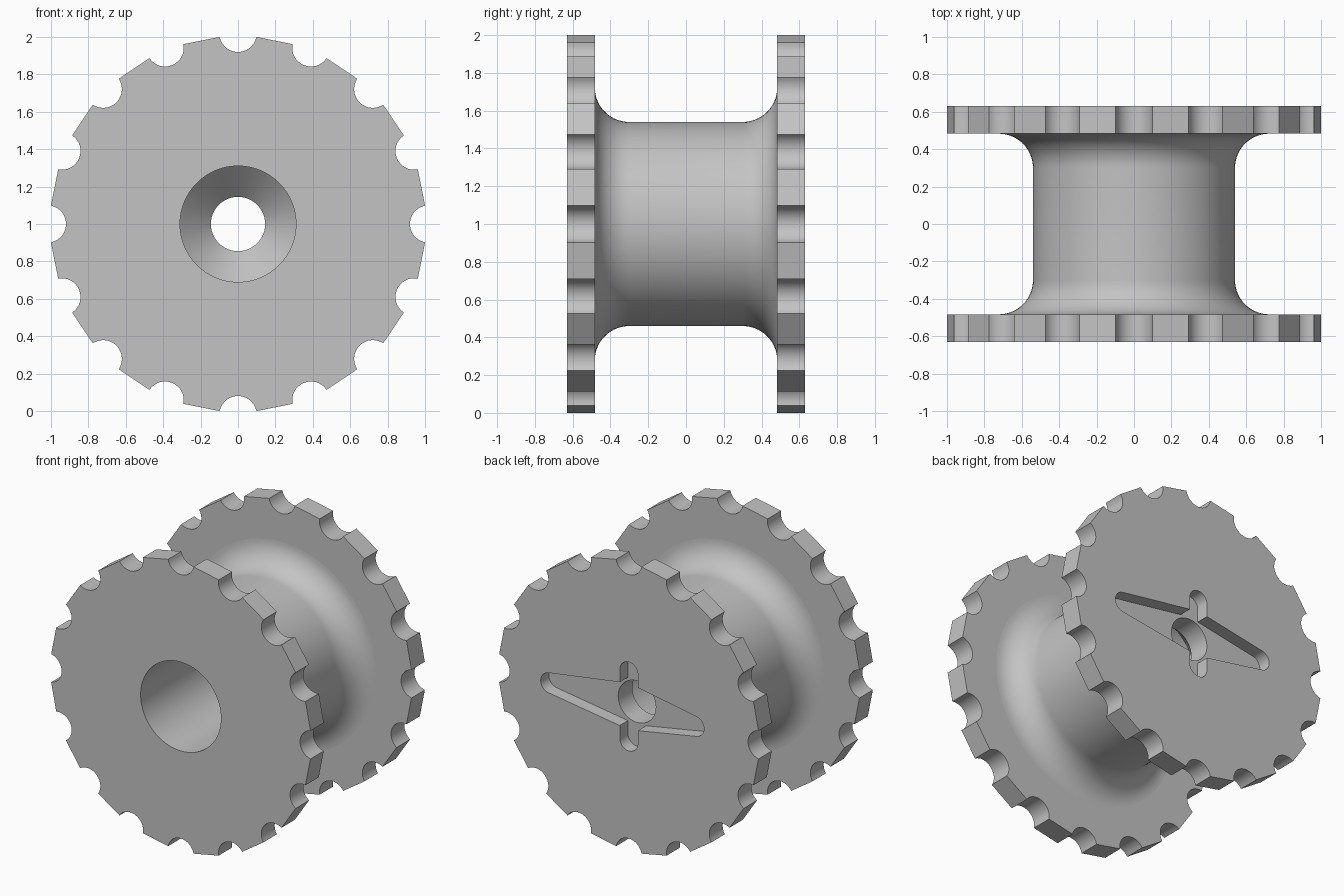
import bpy, bmesh
from math import sin, cos, pi, radians

cube = bpy.data.objects.get("Cube")
if cube:
    bpy.data.objects.remove(cube, do_unlink=True)

CZ = 1.0          # height of the axle
OUT, INN = 0.63, 0.483   # outer and inner flange planes
TEETH = 16

grey = bpy.data.materials.new("plain_grey")
grey.use_nodes = True
grey.diffuse_color = (0.55, 0.55, 0.55, 1)
grey.node_tree.nodes["Principled BSDF"].inputs["Base Color"].default_value = (0.55, 0.55, 0.55, 1)


def finish(bm, name):
    bmesh.ops.recalc_face_normals(bm, faces=bm.faces)
    me = bpy.data.meshes.new(name)
    bm.to_mesh(me)
    bm.free()
    me.materials.append(grey)
    ob = bpy.data.objects.new(name, me)
    bpy.context.collection.objects.link(ob)
    return ob


def prism(name, outline, y0, y1):
    """Extrude an x-z outline along y."""
    bm = bmesh.new()
    face = bm.faces.new([bm.verts.new((x, y0, CZ + z)) for x, z in outline])
    ext = bmesh.ops.extrude_face_region(bm, geom=[face])
    moved = [v for v in ext["geom"] if isinstance(v, bmesh.types.BMVert)]
    bmesh.ops.translate(bm, verts=moved, vec=(0, y1 - y0, 0))
    return finish(bm, name)


def lathe(name, profile, n=96):
    """Spin (radius, y) points about the y axle and cap both ends."""
    bm = bmesh.new()
    rings = [[bm.verts.new((r * cos(2 * pi * i / n), y, CZ + r * sin(2 * pi * i / n)))
              for i in range(n)] for r, y in profile]
    for a, b in zip(rings, rings[1:]):
        for i in range(n):
            j = (i + 1) % n
            bm.faces.new((a[i], a[j], b[j], b[i]))
    bm.faces.new(rings[0])
    bm.faces.new(rings[-1])
    return finish(bm, name)


def hull_prism(name, circles, y0, y1, n=32):
    """Prism around the hull of (x, z, radius) circles."""
    bm = bmesh.new()
    for x, z, r in circles:
        for i in range(n):
            a = 2 * pi * (i + 0.5) / n
            for y in (y0, y1):
                bm.verts.new((x + r * cos(a), y, CZ + z + r * sin(a)))
    res = bmesh.ops.convex_hull(bm, input=bm.verts)
    loose = [v for v in bm.verts if not v.link_faces]
    bmesh.ops.delete(bm, geom=loose, context="VERTS")
    bmesh.ops.dissolve_limit(bm, angle_limit=radians(1), verts=bm.verts, edges=bm.edges)
    return finish(bm, name)


def combine(target, other, op):
    mod = target.modifiers.new(op, "BOOLEAN")
    mod.operation, mod.solver, mod.object = op, "EXACT", other
    bpy.context.view_layer.objects.active = target
    bpy.ops.object.modifier_apply(modifier=mod.name)
    bpy.data.objects.remove(other, do_unlink=True)


# Flange outline: sixteen straight sides with a round notch at each corner
R, NOTCH = 1.0195, 0.1
flange = []
half = pi / 2 - pi / TEETH
for k in range(TEETH):
    a = 2 * pi * k / TEETH
    for i in range(17):
        t = a + pi - half + 2 * half * i / 16
        t = 2 * a + 2 * pi - t   # sweep the notch in step with the outline
        flange.append((R * cos(a) + NOTCH * cos(t), R * sin(a) + NOTCH * sin(t)))

# Drum with a rounded fillet into each flange
FIL, DRUM = 0.183, 0.54
side = [(DRUM + FIL * (1 - cos(t)), INN - FIL + FIL * sin(t))
        for t in (pi / 2 * i / 14 for i in range(15))]
side.append((DRUM + FIL, 0.55))
spool = lathe("spool", [(r, -y) for r, y in reversed(side)] + side)
combine(spool, prism("front_flange", flange, -OUT, -INN), "UNION")
combine(spool, prism("back_flange", flange, INN, OUT), "UNION")

# Stepped bore: wide from the front, tapering to a narrow hole at the back
bore = lathe("bore", [(0.31, -0.8), (0.31, 0.22), (0.145, 0.385), (0.145, 0.8)])
combine(spool, bore, "DIFFERENCE")

# Cross-shaped recess in the back
FLOOR = OUT - 0.09
long_arms = [(0.61, 0, 0.07), (0, 0, 0.16), (-0.51, 0, 0.07)]
short_arms = [(0, 0.24, 0.07), (0, -0.24, 0.07)]
for arms in (long_arms, short_arms):
    combine(spool, hull_prism("recess", arms, FLOOR, 0.8), "DIFFERENCE")

# Smooth curved walls, flat discs
bpy.ops.object.select_all(action="DESELECT")
spool.select_set(True)
bpy.context.view_layer.objects.active = spool
bpy.ops.object.shade_smooth_by_angle(angle=radians(30))
for p in spool.data.polygons:
    p.material_index = 0
    if abs(p.normal.y) > 0.9999:
        p.use_smooth = False
